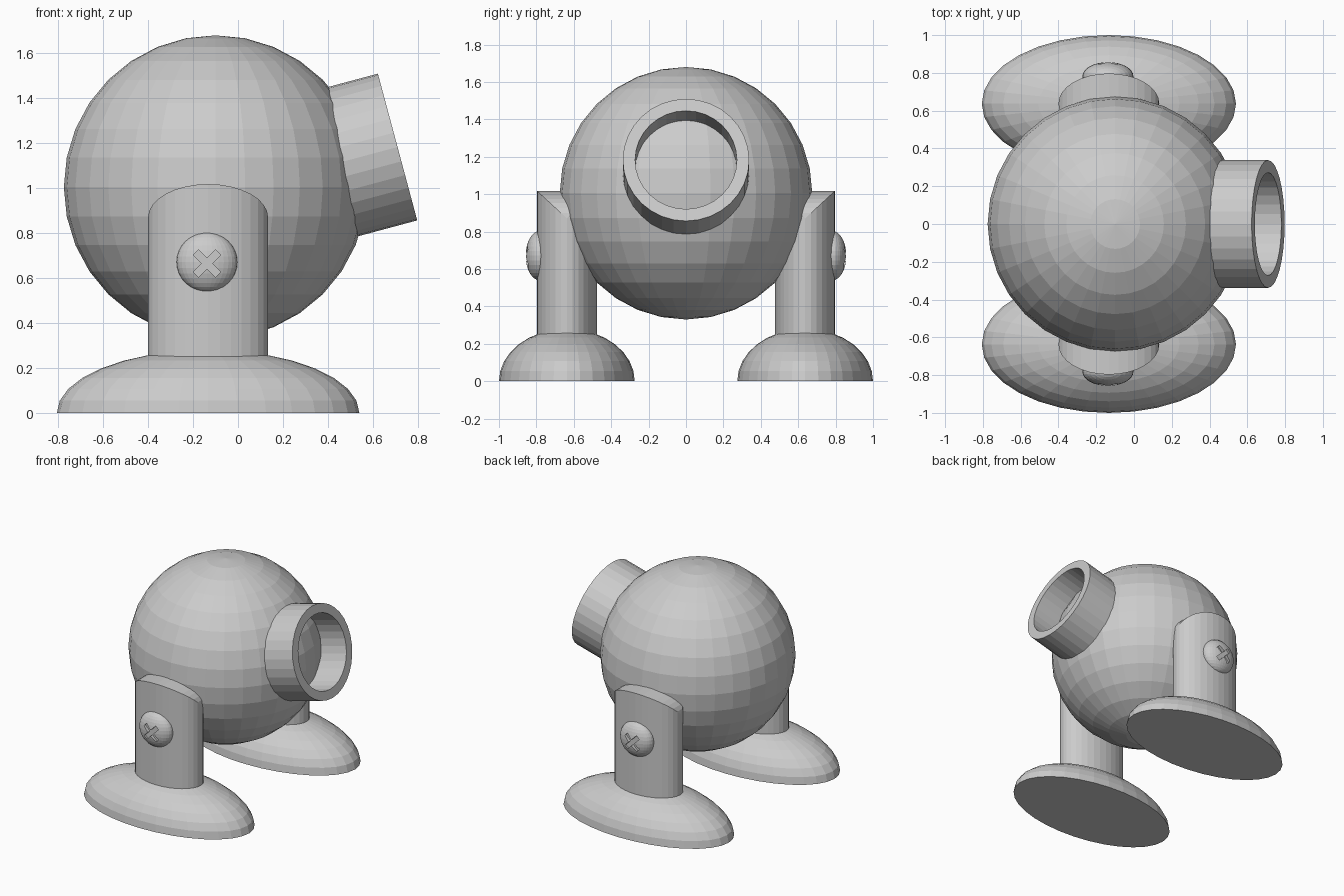
import bpy, bmesh
from math import pi, cos, sin, radians
from mathutils import Matrix, Vector

if "Cube" in bpy.data.objects:
    bpy.data.objects.remove(bpy.data.objects["Cube"])

N = 32


def finish(bm, name):
    bmesh.ops.recalc_face_normals(bm, faces=bm.faces)
    me = bpy.data.meshes.new(name)
    bm.to_mesh(me)
    bm.free()
    ob = bpy.data.objects.new(name, me)
    bpy.context.collection.objects.link(ob)
    return ob


def ellipsoid(name, loc, radii, half=False):
    bm = bmesh.new()
    bmesh.ops.create_uvsphere(bm, u_segments=N, v_segments=16, radius=1)
    if half:
        low = [v for v in bm.verts if v.co.z < -0.01]
        bmesh.ops.delete(bm, geom=low, context='VERTS')
        bmesh.ops.holes_fill(bm, edges=[e for e in bm.edges if e.is_boundary])
        for v in bm.verts:
            if abs(v.co.z) < 0.001:
                v.co.z = 0
    bm.transform(Matrix.Translation(loc) @ Matrix.Diagonal((*radii, 1)))
    return finish(bm, name)


def tube(name, matrix, profile):
    # closed (radius, height) profile turned around the local z axis
    bm = bmesh.new()
    rings = [[bm.verts.new((r * cos(2 * pi * i / N), r * sin(2 * pi * i / N), h))
              for i in range(N)] for r, h in profile]
    for k, a in enumerate(rings):
        b = rings[(k + 1) % len(rings)]
        for i in range(N):
            j = (i + 1) % N
            bm.faces.new((a[i], a[j], b[j], b[i]))
    bm.transform(matrix)
    return finish(bm, name)


def leg(name, cx, cy, rx, ry, z0, z1, arch):
    # oval column whose top is arched across its width
    bm = bmesh.new()
    low, top = [], []
    for i in range(N):
        t = 2 * pi * i / N
        x, y = cx + rx * cos(t), cy + ry * sin(t)
        low.append(bm.verts.new((x, y, z0)))
        top.append(bm.verts.new((x, y, z1 + arch * abs(sin(t)))))
    for i in range(N):
        j = (i + 1) % N
        bm.faces.new((low[i], low[j], top[j], top[i]))
    bm.faces.new(low)
    for i in range(N // 2):
        loop = [top[i], top[i + 1], top[(N - i - 1) % N], top[(N - i) % N]]
        bm.faces.new(list(dict.fromkeys(loop)))
    return finish(bm, name)


def cross_cutter(centre, arm, w, depth):
    # X-shaped prism along y
    pts = []
    for k in range(4):
        rot = Matrix.Rotation(pi / 4 + k * pi / 2, 2)
        pts += [rot @ Vector(p) for p in ((w, -w), (arm, -w), (arm, w))]
    bm = bmesh.new()
    a = [bm.verts.new((p.x, -depth, p.y)) for p in pts]
    b = [bm.verts.new((p.x, depth, p.y)) for p in pts]
    bm.faces.new(a)
    bm.faces.new(b)
    for i in range(12):
        j = (i + 1) % 12
        bm.faces.new((a[i], a[j], b[j], b[i]))
    bm.transform(Matrix.Translation(centre))
    ob = finish(bm, "slot_cutter")
    ob.hide_render = True
    return ob


# Round body
ellipsoid("body", (-0.1, 0, 1.005), (0.675, 0.675, 0.675))

# Open eye tube, tilted up 15 degrees
place = Matrix.Translation((0.71, 0, 1.183)) @ Matrix.Rotation(radians(75), 4, 'Y')
tube("eye_tube", place, [(0.338, -0.34), (0.338, 0), (0.272, 0), (0.272, -0.34)])

# Feet, legs and slotted screws on both sides
for side, s in (("front", -1), ("back", 1)):
    ellipsoid(side + "_foot", (-0.133, s * 0.637, 0), (0.673, 0.363, 0.28), half=True)
    leg(side + "_leg", -0.133, s * 0.637, 0.267, 0.16, 0.1, 0.87, 0.148)
    screw = ellipsoid(side + "_screw", (-0.138, s * 0.782, 0.671), (0.135, 0.075, 0.132))
    cutter = cross_cutter((-0.138, s * 0.882, 0.665), 0.07, 0.016, 0.052)
    mod = screw.modifiers.new("slot", 'BOOLEAN')
    mod.operation = 'DIFFERENCE'
    mod.solver = 'EXACT'
    mod.object = cutter
    bpy.context.view_layer.objects.active = screw
    bpy.ops.object.modifier_apply(modifier=mod.name)
    bpy.data.objects.remove(cutter)
